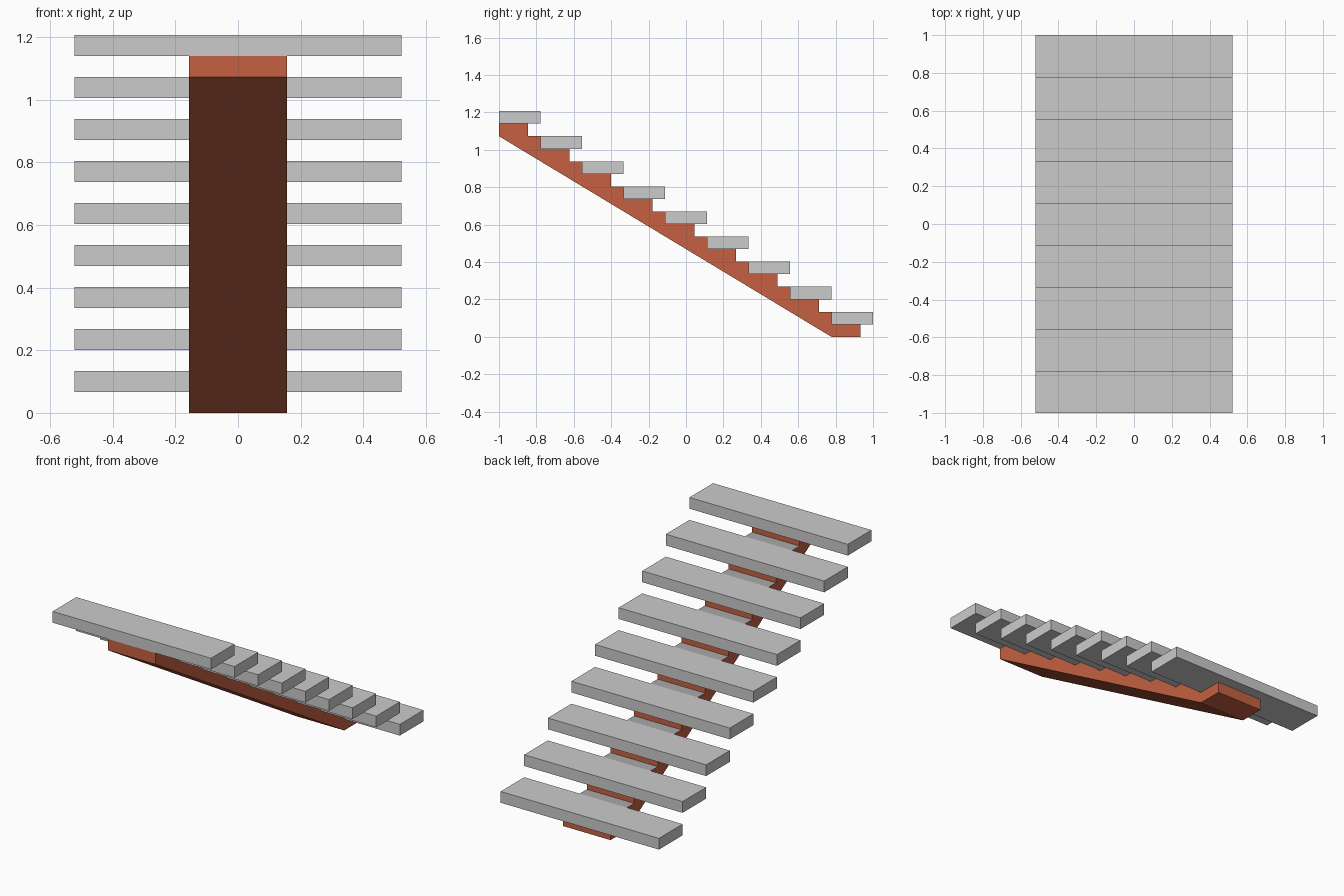
import bpy, bmesh

if "Cube" in bpy.data.objects:
    bpy.data.objects.remove(bpy.data.objects["Cube"])

STEPS = 9
RUN = 2 / STEPS
RISE = 0.1341
THICK = RISE / 2
NOSE = 0.067
TREAD_HALF = 0.522
BEAM_HALF = 0.156


def material(name, color):
    m = bpy.data.materials.new(name)
    m.diffuse_color = color
    m.use_nodes = True
    m.node_tree.nodes["Principled BSDF"].inputs["Base Color"].default_value = m.diffuse_color
    return m


def extrude_x(name, profile, half):
    """Extrude a (y, z) outline symmetrically along x."""
    bm = bmesh.new()
    face = bm.faces.new([bm.verts.new((-half, y, z)) for y, z in profile])
    out = bmesh.ops.extrude_face_region(bm, geom=[face])
    moved = [v for v in out["geom"] if isinstance(v, bmesh.types.BMVert)]
    bmesh.ops.translate(bm, verts=moved, vec=(2 * half, 0, 0))
    bmesh.ops.recalc_face_normals(bm, faces=bm.faces)
    mesh = bpy.data.meshes.new(name)
    bm.to_mesh(mesh)
    bm.free()
    obj = bpy.data.objects.new(name, mesh)
    bpy.context.collection.objects.link(obj)
    return obj


# Treads, from the bottom up
for i in range(STEPS):
    front, back = 1 - i * RUN, 1 - (i + 1) * RUN
    low, high = i * RISE + THICK, (i + 1) * RISE
    extrude_x(f"tread_{i + 1}",
              [(front, low), (front, high), (back, high), (back, low)],
              TREAD_HALF)

# Central notched stringer carrying the treads
outline = [(1 - RUN, 0)]
for i in range(STEPS):
    nose, back = 1 - i * RUN - NOSE, 1 - (i + 1) * RUN
    z = i * RISE
    outline += [(nose, z), (nose, z + THICK), (back, z + THICK)]
    if i < STEPS - 1:
        outline.append((back, z + RISE))
outline.append((-1, (STEPS - 1) * RISE))
stringer = extrude_x("stringer", outline, BEAM_HALF)

# Orange body with grey step tops
stringer.data.materials.append(material("orange", (0.56, 0.12, 0.055, 1)))
stringer.data.materials.append(material("grey", (0.4, 0.4, 0.4, 1)))
for p in stringer.data.polygons:
    p.material_index = 1 if p.normal.z > 0.9 else 0
